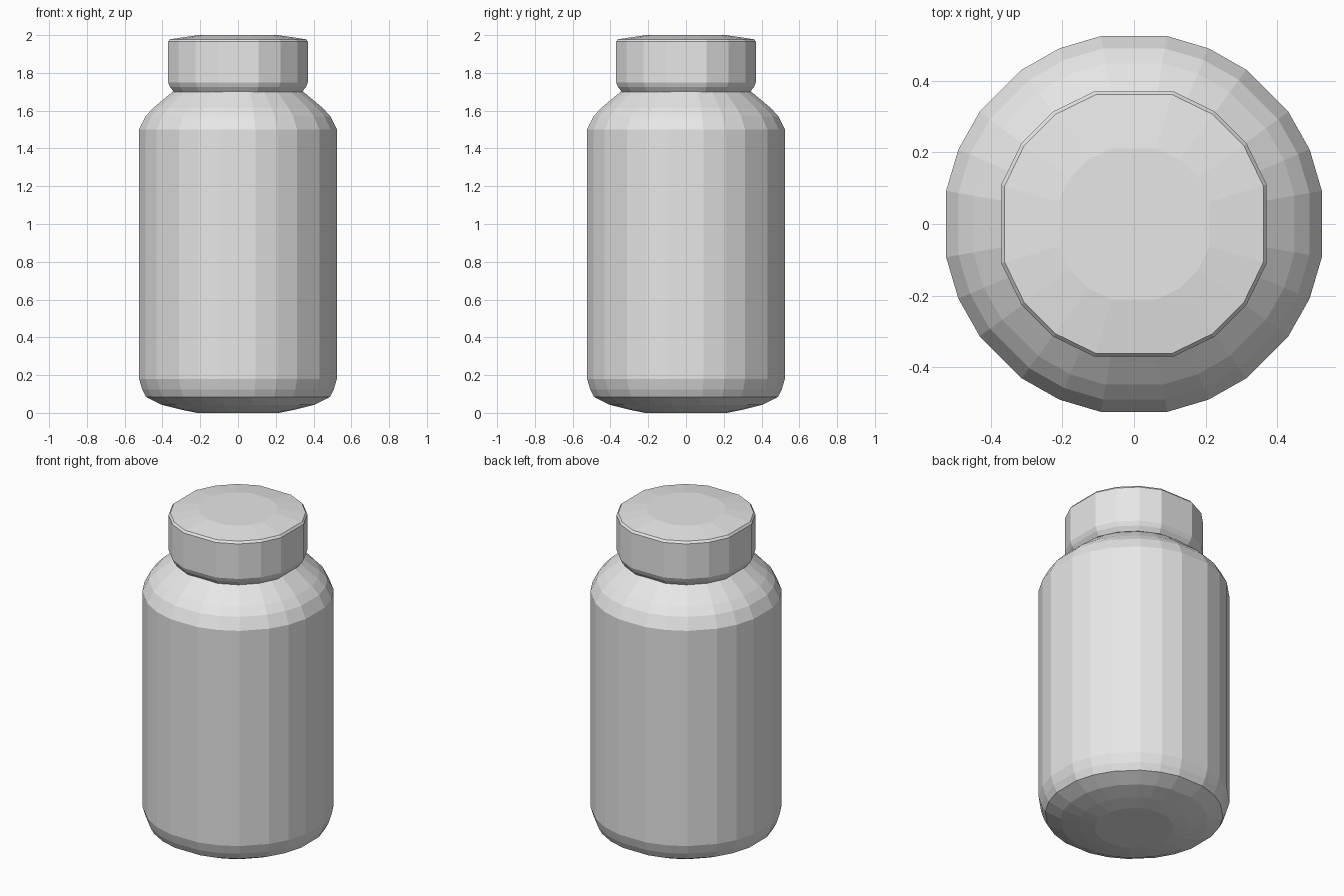
import bpy
import bmesh
from math import cos, sin, radians

cube = bpy.data.objects.get("Cube")
if cube:
    bpy.data.objects.remove(cube, do_unlink=True)

# Plain grey plastic
grey = bpy.data.materials.new("light grey")
grey.use_nodes = True
colour = (0.8, 0.8, 0.8, 1.0)
grey.diffuse_color = colour
grey.node_tree.nodes["Principled BSDF"].inputs["Base Color"].default_value = colour


def lathe(name, profile, quarter_angles):
    """Closed, faceted turned part; the facet angles repeat each quarter turn."""
    angles = [radians(a + 90 * q) for q in range(4) for a in quarter_angles]
    count = len(angles)
    bm = bmesh.new()
    rings = [[bm.verts.new((r * cos(a), r * sin(a), z)) for a in angles]
             for r, z in profile]
    for low, high in zip(rings, rings[1:]):
        for i in range(count):
            j = (i + 1) % count
            bm.faces.new((low[i], low[j], high[j], high[i]))
    bm.faces.new(rings[0][::-1])
    bm.faces.new(rings[-1])
    bmesh.ops.recalc_face_normals(bm, faces=bm.faces)
    mesh = bpy.data.meshes.new(name)
    bm.to_mesh(mesh)
    bm.free()
    mesh.materials.append(grey)
    obj = bpy.data.objects.new(name, mesh)
    bpy.context.collection.objects.link(obj)
    return obj


# Jar with rounded base and sloping shoulder
lathe("jar_body",
      [(0.22, 0.0), (0.31, 0.018), (0.41, 0.043), (0.495, 0.085), (0.515, 0.125),
       (0.532, 0.18), (0.532, 1.50), (0.497, 1.57), (0.455, 1.615),
       (0.40, 1.66), (0.345, 1.705)],
      (10, 23, 36, 54, 67, 80))

# Lid with tucked-in lower edge and a shallow domed top
lathe("lid",
      [(0.355, 1.70), (0.375, 1.725), (0.386, 1.75), (0.386, 1.965),
       (0.376, 1.978), (0.22, 2.0)],
      (16.5, 35.5, 54.5, 73.5))
